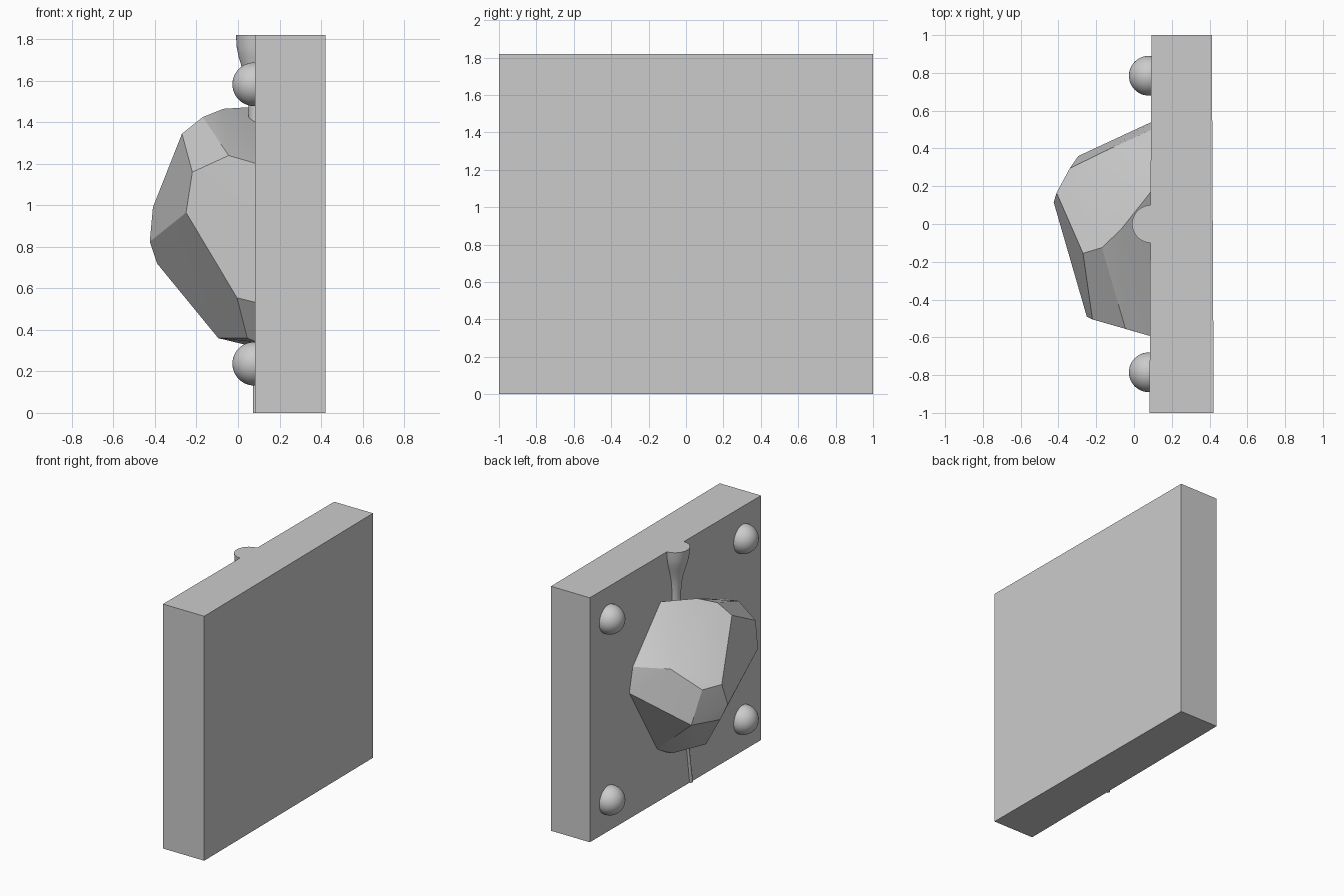
import bpy
import bmesh
import math
from mathutils import Vector

default_cube = bpy.data.objects.get("Cube")
if default_cube:
    bpy.data.objects.remove(default_cube, do_unlink=True)

# One plain grey for the whole casting mould
grey = bpy.data.materials.new("plain grey")
grey.use_nodes = True
colour = (0.6, 0.6, 0.6, 1.0)
grey.diffuse_color = colour
grey.node_tree.nodes["Principled BSDF"].inputs["Base Color"].default_value = colour

FACE_X = 0.087  # parting face of the slab


def finish(bm, name, smooth_angle=None):
    """Turn a bmesh into a named, shaded object."""
    bmesh.ops.recalc_face_normals(bm, faces=bm.faces)
    mesh = bpy.data.meshes.new(name)
    bm.to_mesh(mesh)
    bm.free()
    mesh.materials.append(grey)
    obj = bpy.data.objects.new(name, mesh)
    bpy.context.collection.objects.link(obj)
    if smooth_angle:
        bpy.ops.object.select_all(action="DESELECT")
        obj.select_set(True)
        bpy.context.view_layer.objects.active = obj
        bpy.ops.object.shade_smooth_by_angle(angle=math.radians(smooth_angle))
    return obj


def cut_at_face(bm):
    """Drop everything buried in the slab."""
    bmesh.ops.bisect_plane(bm, geom=bm.verts[:] + bm.edges[:] + bm.faces[:],
                           plane_co=(FACE_X + 0.01, 0, 0), plane_no=(1, 0, 0),
                           clear_outer=True)


def turned(bm, profile, segments=48):
    """Revolve a (radius, height) profile about z."""
    rings = []
    for r, z in profile:
        rings.append([bm.verts.new((r * math.cos(a), r * math.sin(a), z))
                      for a in (math.tau * i / segments for i in range(segments))])
    for low, high in zip(rings, rings[1:]):
        for i in range(segments):
            j = (i + 1) % segments
            bm.faces.new((low[i], low[j], high[j], high[i]))
    bm.faces.new(rings[0][::-1])
    bm.faces.new(rings[-1])


# Backing slab, very slightly thinner towards the back
bm = bmesh.new()
bmesh.ops.create_cube(bm, size=2)
for v in bm.verts:
    half = 0.165 - 0.005 * v.co.y
    v.co = (0.252 + half * v.co.x, v.co.y, 0.91 * (v.co.z + 1))
finish(bm, "mould_slab")

# Faceted stone: convex hull of its corners
outer_corners = [
    (-.27, -.155, 1.345), (-.17, -.125, 1.425), (-.07, -.03, 1.465),
    (-.22, -.505, 1.16), (-.045, -.555, 1.24), (-.25, -.49, .965),
    (-.41, .165, .99), (-.425, .115, .825), (-.39, .155, .72),
    (-.34, .295, .98), (-.295, .36, .73), (-.145, .39, 1.12),
    (-.005, -.547, .555), (-.095, -.10, .36), (.045, -.415, .36),
    (.05, .085, .325),
]
base_outline = [
    (.175, 1.475), (-.595, 1.20), (-.573, .53), (-.42, .34),
    (.10, .325), (.21, .39), (.54, .935), (.50, 1.115),
]
bm = bmesh.new()
for corner in outer_corners:
    bm.verts.new(corner)
for y, z in base_outline:
    bm.verts.new((FACE_X + 0.006, y, z))
bmesh.ops.convex_hull(bm, input=bm.verts[:])
bmesh.ops.dissolve_limit(bm, angle_limit=math.radians(1.5),
                         verts=bm.verts[:], edges=bm.edges[:])
finish(bm, "faceted_stone", 25)

# Four round alignment pegs
for side, y in (("front", -0.785), ("back", 0.785)):
    for level, z in (("lower", 0.237), ("upper", 1.583)):
        bm = bmesh.new()
        bmesh.ops.create_uvsphere(bm, u_segments=48, v_segments=24, radius=0.105)
        bmesh.ops.translate(bm, verts=bm.verts, vec=(0.078, y, z))
        cut_at_face(bm)
        finish(bm, f"{side}_{level}_peg", 40)

# Flared pouring funnel above the stone
bm = bmesh.new()
turned(bm, [(.04, 1.40), (.04, 1.48), (.046, 1.56), (.058, 1.62), (.073, 1.67),
            (.087, 1.715), (.096, 1.76), (.1, 1.82)])
bmesh.ops.translate(bm, verts=bm.verts, vec=(0.09, 0, 0))
cut_at_face(bm)
finish(bm, "pouring_funnel", 40)

# Thin leaning vent below the stone
bm = bmesh.new()
turned(bm, [(.015, 0), (.012, .4)], 16)
for v in bm.verts:
    v.co += Vector((FACE_X, -0.18 + 0.14 * v.co.z, 0))
finish(bm, "vent_channel", 40)
